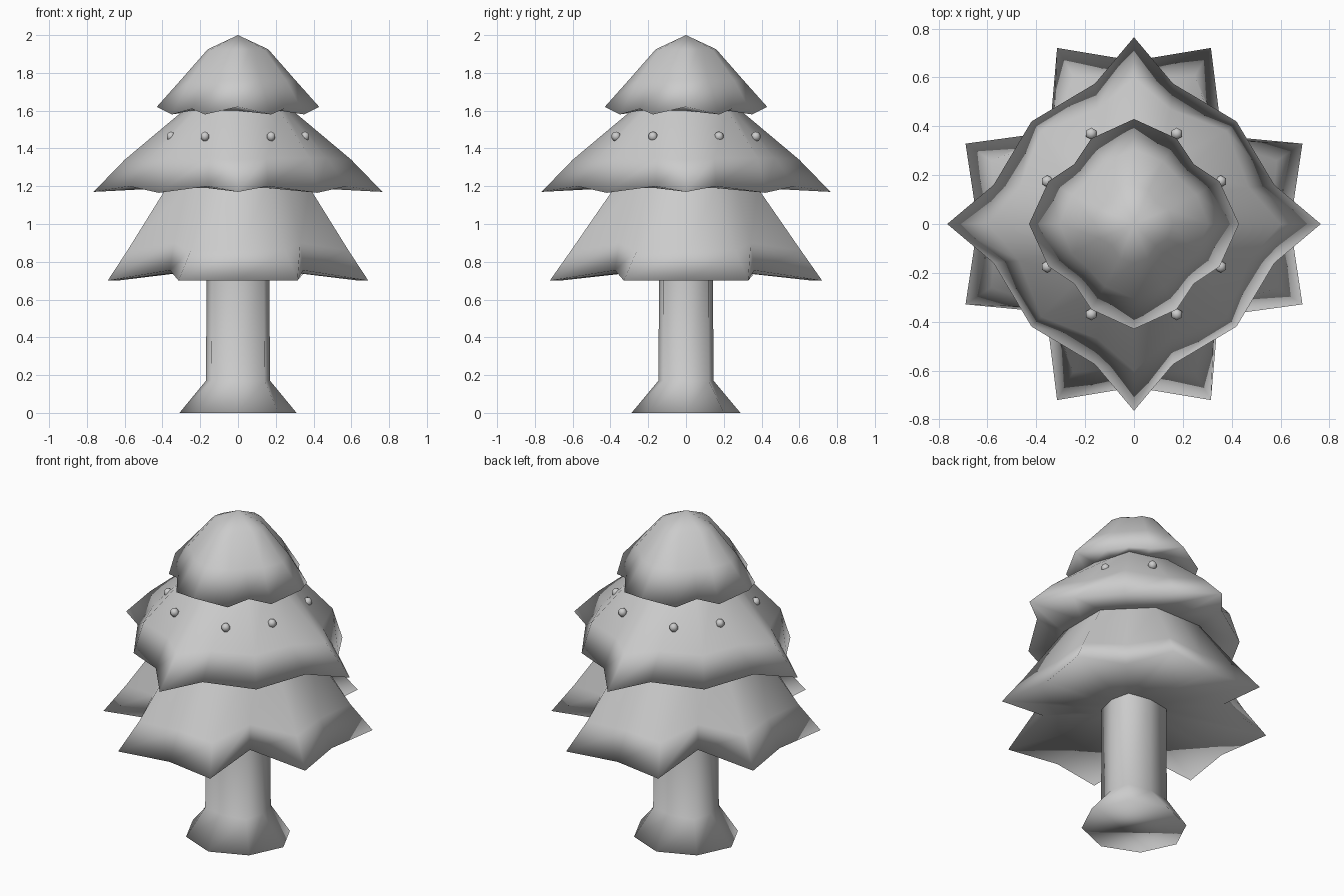
import bpy, bmesh, math


def loft(name, rings, y_scales, bottom=False, apex=None):
    """Skin quarter-turn outlines, repeated four times, into a smooth shell."""
    bm = bmesh.new()
    loops = []
    for ring, ys in zip(rings, y_scales):
        loop = []
        for c, s in ((1, 0), (0, 1), (-1, 0), (0, -1)):
            for x, y, z in ring:
                loop.append(bm.verts.new((x * c - y * s, (x * s + y * c) * ys, z)))
        loops.append(loop)
    n = len(loops[0])
    for a, b in zip(loops, loops[1:]):
        for i in range(n):
            j = (i + 1) % n
            bm.faces.new((a[i], a[j], b[j], b[i]))
    if bottom:
        bm.faces.new(loops[0][::-1])
    if apex is not None:
        tip = bm.verts.new((0, 0, apex))
        for i in range(n):
            bm.faces.new((loops[-1][i], loops[-1][(i + 1) % n], tip))
    me = bpy.data.meshes.new(name)
    bm.to_mesh(me)
    bm.free()
    ob = bpy.data.objects.new(name, me)
    bpy.context.collection.objects.link(ob)
    for p in me.polygons:
        p.use_smooth = True
    return ob


# Trunk: rounded-square section, flared at the foot
loft("trunk", [[(r, 0, z), (c, c, z)] for r, c, z in
               ((0.31, 0.215, 0), (0.17, 0.14, 0.17), (0.165, 0.137, 0.78))],
     (0.93, 0.86, 0.86), bottom=True)

# Shared necks, where one tier's underside meets the tier below
neck_low = [(0.38, 0, 1.19), (0.38, 0.16, 1.19), (0.27, 0.27, 1.19), (0.16, 0.38, 1.19)]
neck_high = [(0.29, 0, 1.60), (0.25, 0.11, 1.60), (0.22, 0.22, 1.60), (0.11, 0.25, 1.60)]

# Lower branches: eight points in pairs, with deep notches on the diagonals
loft("lower_branches", [
    [(0.16, 0, 0.76), (0.15, 0.07, 0.76), (0.13, 0.13, 0.76), (0.07, 0.15, 0.76)],
    [(0.64, 0, 0.70), (0.69, 0.315, 0.70), (0.36, 0.345, 0.755), (0.315, 0.69, 0.70)],
    [(0.56, 0, 0.86), (0.585, 0.25, 0.86), (0.34, 0.33, 0.90), (0.25, 0.585, 0.86)],
    neck_low,
], (0.86, 1.045, 1.04, 1))

# Middle branches: four long points and four blunt corners
loft("middle_branches", [
    neck_low,
    [(0.765, 0, 1.17), (0.575, 0.16, 1.20), (0.42, 0.42, 1.165), (0.16, 0.575, 1.20)],
    [(0.60, 0, 1.34), (0.47, 0.15, 1.35), (0.38, 0.38, 1.35), (0.15, 0.47, 1.35)],
    neck_high,
], (1, 1, 1, 1))

# Crown: lobed top with a wavy hem
loft("crown", [
    neck_high,
    [(0.43, 0, 1.62), (0.35, 0.175, 1.58), (0.245, 0.245, 1.61), (0.175, 0.35, 1.58)],
    [(0.305, 0, 1.76), (0.255, 0.12, 1.76), (0.185, 0.185, 1.76), (0.12, 0.255, 1.76)],
    [(0.16, 0, 1.925), (0.14, 0.06, 1.925), (0.09, 0.09, 1.925), (0.06, 0.14, 1.925)],
], (1, 1, 1, 1), apex=2.0)

# Small baubles around the middle branches
i = 0
for sx in (-1, 1):
    for sy in (-1, 1):
        for x, y in ((0.355, 0.175), (0.175, 0.37)):
            i += 1
            bpy.ops.mesh.primitive_uv_sphere_add(segments=6, ring_count=5, radius=0.026,
                                                 location=(sx * x, sy * y, 1.463))
            bauble = bpy.context.object
            bauble.name = f"bauble_{i}"
            bpy.ops.object.shade_smooth_by_angle(angle=math.radians(80))
